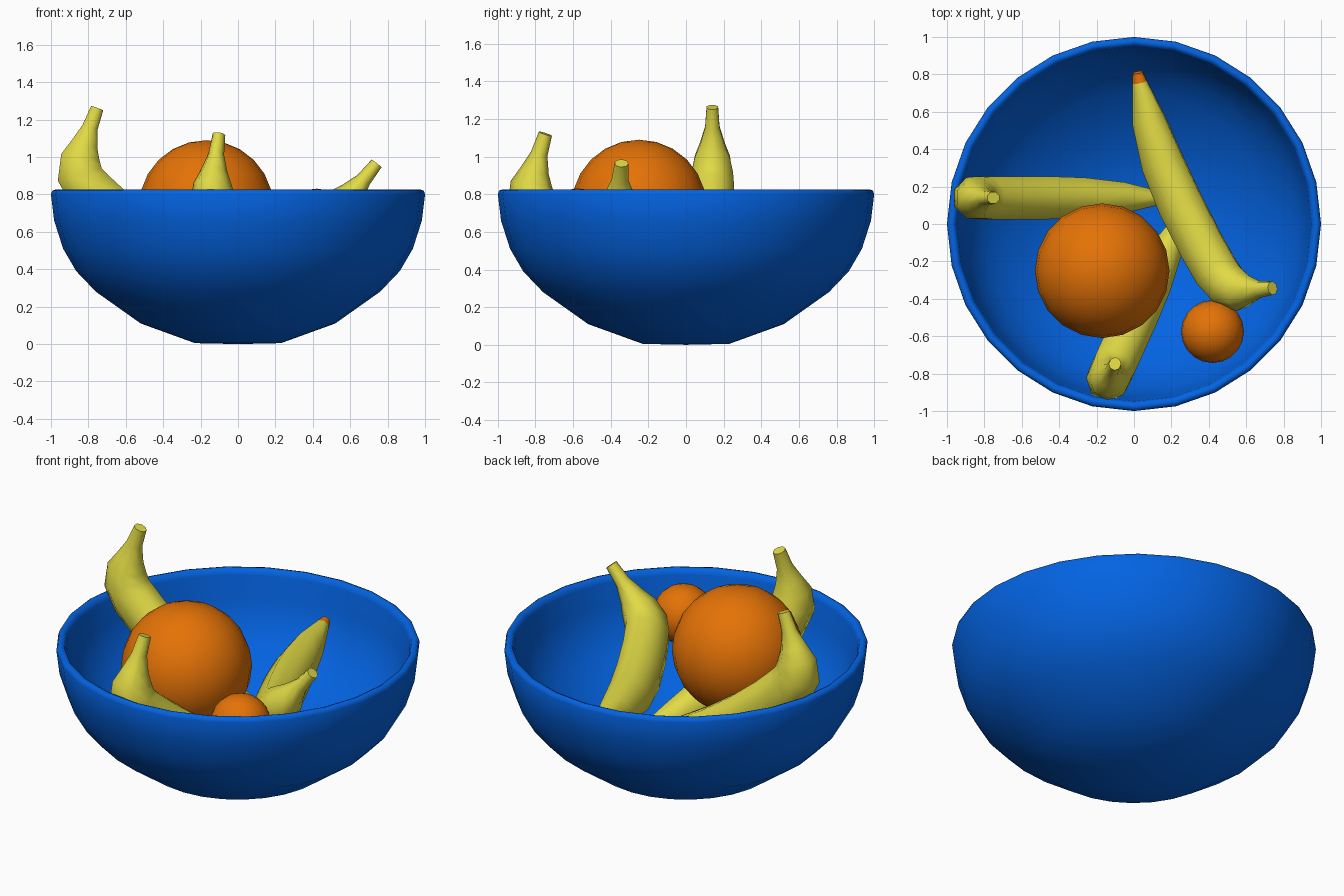
import bpy, bmesh, math
from mathutils import Vector

if "Cube" in bpy.data.objects:
    bpy.data.objects.remove(bpy.data.objects["Cube"])


def material(name, rgb):
    m = bpy.data.materials.new(name)
    m.diffuse_color = (*rgb, 1)
    m.use_nodes = True
    m.node_tree.nodes["Principled BSDF"].inputs["Base Color"].default_value = m.diffuse_color
    return m


BLUE = material("bowl_blue", (0.001, 0.125, 0.76))
YELLOW = material("banana_yellow", (0.75, 0.70, 0.06))
ORANGE = material("orange_peel", (0.78, 0.17, 0.002))


def finish(bm, name, mats, angle=50):
    bmesh.ops.recalc_face_normals(bm, faces=bm.faces)
    me = bpy.data.meshes.new(name)
    bm.to_mesh(me)
    bm.free()
    ob = bpy.data.objects.new(name, me)
    bpy.context.collection.objects.link(ob)
    for m in mats:
        me.materials.append(m)
    bpy.ops.object.select_all(action='DESELECT')
    ob.select_set(True)
    bpy.context.view_layer.objects.active = ob
    bpy.ops.object.shade_smooth_by_angle(angle=math.radians(angle))
    return ob


def loft(bm, rings):
    """Bridge consecutive vertex rings, return the face lists per band."""
    bands = []
    for a, b in zip(rings, rings[1:]):
        n = len(a)
        bands.append([bm.faces.new((a[i], a[(i + 1) % n], b[(i + 1) % n], b[i]))
                      for i in range(n)])
    return bands


# Bowl: outer wall, rounded rim, inner wall, turned around z
outer = [(0.23, 0.005), (0.52, 0.11), (0.76, 0.28), (0.865, 0.39), (0.935, 0.51),
         (0.983, 0.66), (1.0, 0.80), (0.993, 0.82)]
inner = [(0.975, 0.826), (0.957, 0.818), (0.948, 0.79), (0.93, 0.66), (0.89, 0.53),
         (0.815, 0.415), (0.71, 0.31), (0.49, 0.155), (0.22, 0.05)]
SEG = 28
bm = bmesh.new()
rings = [[bm.verts.new((r * math.cos(2 * math.pi * i / SEG),
                        r * math.sin(2 * math.pi * i / SEG), z)) for i in range(SEG)]
         for r, z in outer + inner]
loft(bm, rings)
for ring, z in ((rings[0], 0.0), (rings[-1], 0.045)):     # closed floor
    c = bm.verts.new((0, 0, z))
    for i in range(SEG):
        bm.faces.new((ring[i], ring[(i + 1) % SEG], c))
finish(bm, "bowl", [BLUE], 80)


# Oranges
def orange(name, loc, radius):
    bm = bmesh.new()
    bmesh.ops.create_uvsphere(bm, u_segments=20, v_segments=12, radius=radius)
    bmesh.ops.translate(bm, verts=bm.verts, vec=loc)
    finish(bm, name, [ORANGE])


orange("large_orange", (-0.17, -0.25, 0.73), 0.36)
orange("small_orange", (0.42, -0.575, 0.663), 0.168)

# Bananas: (distance along chord, height above chord, radius) from tip to stem
SAG = 0.12
body = [(t, -4 * SAG * t * (1 - t), r) for t, r in
        ((0, 0.03), (0.04, 0.045), (0.2, 0.1), (0.4, 0.13), (0.6, 0.138))]
stem = [(0.8, -0.09, 0.138), (0.93, -0.062, 0.138), (1.005, -0.02, 0.132),
        (1.045, 0.06, 0.112), (1.06, 0.13, 0.078), (1.08, 0.22, 0.046),
        (1.1, 0.33, 0.037)]


def banana(name, tip, shoulder, up):
    tip, shoulder = Vector(tip), Vector(shoulder)
    chord = shoulder - tip
    along = chord.normalized()
    side = along.cross(Vector(up)).normalized()
    up = side.cross(along)
    spine = [(tip + chord * t + up * h, r) for t, h, r in body + stem]
    bm = bmesh.new()
    rings = []
    for i, (p, r) in enumerate(spine):
        tangent = spine[min(i + 1, len(spine) - 1)][0] - spine[max(i - 1, 0)][0]
        normal = side.cross(tangent).normalized()
        ring = []
        for k in range(8):
            a = 2 * math.pi * (k + 0.5) / 8
            ring.append(bm.verts.new(p + side * (0.9 * r * math.cos(a))
                                     + normal * (r * math.sin(a))))
        rings.append(ring)
    bands = loft(bm, rings)
    end = bm.faces.new(rings[0])
    bm.faces.new(rings[-1])
    for f in bands[0] + [end]:      # orange blossom end
        f.material_index = 1
    finish(bm, name, [YELLOW, ORANGE])


banana("left_banana", (0.18, 0.14, 0.27), (-0.83, 0.14, 0.92), (0, 0, 1))
banana("front_banana", (0.27, 0.07, 0.22), (-0.13, -0.81, 0.78), (0, 0, 1))
banana("right_banana", (0.02, 0.81, 0.65), (0.51, -0.32, 0.70), (0.55, 0.28, 0.79))
